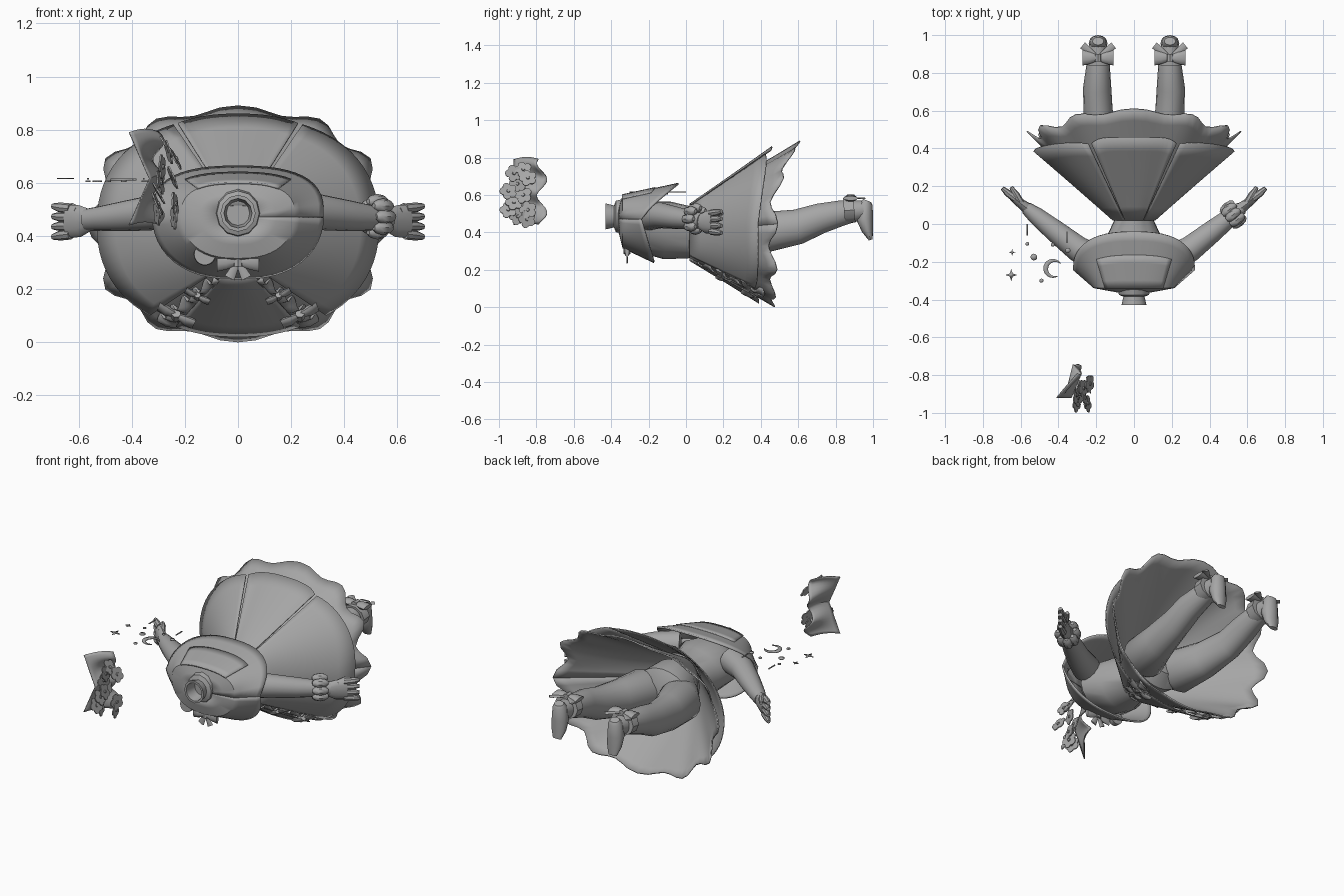
import bpy, bmesh
from math import sin, cos, pi, radians, copysign
from mathutils import Vector as V

cube = bpy.data.objects.get("Cube")
if cube:
    bpy.data.objects.remove(cube)

grey = bpy.data.materials.new("plain_grey")
grey.use_nodes = True
tone = (0.38, 0.38, 0.38, 1)
grey.diffuse_color = tone
grey.node_tree.nodes["Principled BSDF"].inputs["Base Color"].default_value = tone
parts = []


def build(name, verts, faces, thick=0):
    """Make a mesh object, with an optional shell thickness."""
    me = bpy.data.meshes.new(name)
    me.from_pydata([tuple(v) for v in verts], [], faces)
    bm = bmesh.new()
    bm.from_mesh(me)
    bmesh.ops.recalc_face_normals(bm, faces=bm.faces)
    bm.to_mesh(me)
    bm.free()
    me.materials.append(grey)
    ob = bpy.data.objects.new(name, me)
    bpy.context.collection.objects.link(ob)
    if thick:
        mod = ob.modifiers.new("shell", "SOLIDIFY")
        mod.thickness, mod.offset = thick, 0
    parts.append(ob)
    return ob


def sheet(name, fn, nu, nv, thick=0.006):
    """Grid surface from fn(u, v), both running 0..1."""
    verts = [fn(i / nu, j / nv) for i in range(nu + 1) for j in range(nv + 1)]
    w = nv + 1
    faces = [(i * w + j, i * w + j + 1, (i + 1) * w + j + 1, (i + 1) * w + j)
             for i in range(nu) for j in range(nv)]
    return build(name, verts, faces, thick)


def tube(name, pts, radii, ref, n=14):
    """Capped loft along pts; radii are (along ref, across ref)."""
    pts = [V(p) for p in pts]
    verts, last = [], len(pts) - 1
    for i, p in enumerate(pts):
        d = (pts[min(i + 1, last)] - pts[max(i - 1, 0)]).normalized()
        a = V(ref)
        a = (a - d * a.dot(d)).normalized()
        b = d.cross(a)
        r = radii[i] if isinstance(radii[i], tuple) else (radii[i], radii[i])
        verts += [p + a * r[0] * cos(2 * pi * k / n) + b * r[1] * sin(2 * pi * k / n) for k in range(n)]
    faces = [(i * n + k, i * n + (k + 1) % n, (i + 1) * n + (k + 1) % n, (i + 1) * n + k)
             for i in range(last) for k in range(n)]
    faces += [tuple(range(n)), tuple(range(last * n, last * n + n))]
    return build(name, verts, faces)


def plate(name, outline, z, thick=0.005):
    """Thin horizontal plate from an xy outline."""
    return build(name, [(x, y, z) for x, y in outline], [tuple(range(len(outline)))], thick)


def bow(name, at, side, up, size, spread=.4):
    """Two flared loops, a knot and two tails."""
    at, side, up = V(at), V(side).normalized(), V(up).normalized()
    for s, tag in ((1, "left"), (-1, "right")):
        tube(f"{name}_{tag}_loop", [at, at + side * s * size * .55, at + side * s * size],
             [(size * .2, size * .12), (size * .4, size * .25), (size * .5, size * .14)], up, 10)
        tube(f"{name}_{tag}_tail", [at, at - up * size * .8 + side * s * size * spread],
             [(size * .12, size * .06), (size * .25, size * .06)], side, 6)
    tube(name + "_knot", [at - up * size * .25, at + up * size * .25], [size * .24] * 2, side, 8)


def power(x, p):
    return copysign(abs(x) ** p, x)


def mix(a, b, t):
    return a + (b - a) * t


# Torso and hips
X, Z = (1, 0, 0), (0, 0, 1)
tube("torso", [(0, -.31, .47), (0, -.22, .43), (0, -.1, .41), (0, .03, .40), (0, .12, .41), (0, .22, .40), (0, .27, .40)],
     [.1, (.2, .14), (.16, .155), (.1, .138), (.155, .155), (.18, .15), (.1, .08)], X, 24)

# Hollow neck with a flared rim
neck_rings = ((-.33, .09), (-.375, .08), (-.385, .056), (-.43, .066), (-.43, .053), (-.36, .044), (-.36, 0))


def neck(u, v):
    y, r = neck_rings[round(v * 6)]
    return (r * sin(2 * pi * u), y, .485 + 1.05 * r * cos(2 * pi * u))


sheet("hollow_neck", neck, 12, 6, 0)


# Shoulder cape: a yoke round the neck, then a straight fall to the rim
def cape(a, t, lift=0):
    c, s = cos(a), sin(a)
    fall = max(0, (t - .25) / .75)
    r = .23 + .43 * min(t / .25, 1) + .34 * fall + lift
    rim = .095 + .2 * max(0, s) ** .8 + .07 * max(0, -s)
    y = -.36 + .025 * min(t / .25, 1) + rim * fall - lift * .3
    z = .19 * power(s, .65) if s > 0 else .23 * s
    return (.32 * power(c, .8) * r, y, .47 + z * r)


sheet("shoulder_cape", lambda u, v: cape(2 * pi * u, v), 48, 8, .01)
sheet("back_flap", lambda u, v: cape(radians(mix(50, 130, u)), mix(.25, .7, v), .02), 12, 4, .008)
bow("chest_bow", (0, -.315, .305), X, Z, .08)
tube("round_brooch", [(-.125, -.33, .33), (-.125, -.30, .33)], [.04, .042], X, 18)


# Pleated underskirt
def skirt(a, t):
    c, s = cos(a), sin(a)
    wave = .032 * t ** 3 * cos(12 * a) * (.4 + .6 * c * c)
    hem = t * (.445 + .135 * max(0, s) ** 2) + .8 * wave
    return (power(c, .85) * (.1 + .435 * t + wave), .02 + hem,
            .40 + .045 * t + power(s, .9) * (.14 + .29 * t + wave))


sheet("pleated_underskirt", lambda u, v: skirt(2 * pi * u, v), 72, 10, .008)


# Overskirt panels: back, both sides and the front apron
def panel(start, end, drop):
    def fn(u, t):
        a = radians(mix(start, end, u))
        c, s = cos(a), sin(a)
        bulge = 1 + .02 * sin(pi * u) * t
        hang = drop * t * (1 - abs(2 * u - 1) ** 6)
        return (power(c, .85) * (.11 + .41 * t) * bulge,
                .02 + t * (.35 + .06 * max(0, s)) + hang,
                .40 + .04 * t + power(s, .9) * (.15 + .26 * t) * bulge)
    return fn


sheet("back_overskirt_panel", panel(68, 112, .03), 18, 6)
sheet("front_apron_panel", panel(-113, -67, .02), 18, 6)
sheet("left_overskirt_panel", panel(-54, 66, .015), 26, 6)
sheet("right_overskirt_panel", panel(114, 234, .015), 26, 6)

# Lace strips and bows on the front of the skirt
for s, side in ((1, "left"), (-1, "right")):
    def lace(u, v, s=s):
        a = radians(-90 + s * (24 + 10 * v))
        x, y, z = skirt(a, mix(.12, .9, u))
        return (x, y - .01, z - .014 - .018 * sin(u * 10 * pi) * v)
    sheet(side + "_lace_strip", lace, 40, 2, .006)
    for k, (t, size) in enumerate(((.4, .05), (.72, .075))):
        x, y, z = skirt(radians(-90 + s * 30), t)
        bow(f"{side}_skirt_bow_{k + 1}", (x, y - .02, z - .02), (1, 0, s * .5), (0, -1, .5), size)

    # Legs, ankle bows and shoes
    tube(side + "_leg", [(s * x, y, z) for x, y, z in (
        (.085, .12, .41), (.125, .24, .39), (.165, .42, .40), (.19, .6, .43),
        (.195, .72, .475), (.19, .84, .505), (.19, .95, .52))],
        [.07, .125, (.095, .11), (.077, .095), (.075, .082), (.062, .068), (.045, .05)], X, 18)
    tube(side + "_shoe", [(s * .19, y, z) for y, z in (
        (.968, .57), (.96, .55), (.955, .47), (.97, .41), (.988, .36))],
        [(.03, .022), (.042, .038), (.05, .045), (.046, .03), (.028, .011)], X, 12)
    tube(side + "_ankle_cuff", [(s * .19, .845, .515), (s * .19, .9, .52)], [(.08, .07)] * 2, X, 10)
    bow(side + "_ankle_bow", (s * .19, .88, .582), X, (0, -1, 0), .082, 1)

    # Arms and hands
    tube(side + "_arm", [(s * x, y, z) for x, y, z in (
        (.18, -.2, .49), (.3, -.13, .49), (.42, -.035, .475), (.52, .045, .465), (.57, .085, .46))],
        [.08, .068, .058, .046, (.042, .034)], Z, 16)
    tube(side + "_palm", [(s * .555, .075, .46), (s * .595, .105, .455), (s * .645, .145, .455)],
         [(.04, .032), (.06, .026), (.062, .02)], Z, 12)
    for k in range(4):
        z = .502 - .032 * k
        tip = .455 + (z - .455) * 1.2
        tube(f"{side}_finger_{k + 1}", [(s * .63, .135, z), (s * .67, .165, mix(z, tip, .5)), (s * .697, .19, tip)],
             [.02, .019, .011], Z, 8)
    tube(side + "_thumb", [(s * .6, .11, .49), (s * .625, .155, .505), (s * .65, .195, .5)],
         [.022, .019, .01], Z, 8)

# Beaded bracelet on the left wrist
along = V((.78, .62, 0)).normalized()
across = along.cross(V(Z))
for k in range(8):
    a = 2 * pi * k / 8
    c = V((.525, .05, .472)) + across * .048 * cos(a) + V(Z) * .058 * sin(a)
    tube(f"bracelet_bead_{k + 1}", [c + along * q for q in (-.045, -.03, 0, .03, .045)],
         [.01, .022, .028, .022, .01], Z, 8)


# Bouquet: ruffled wrapping and five-petal flowers
def wrapping(u, v):
    x = -.3 - .11 * (1 - u) * (.3 + .7 * abs(2 * v - 1)) + .022 * sin(5 * pi * v) * u
    return (x, mix(-.92, -.77, u) - .028 * cos(4 * pi * v + .8) * u, .44 + .35 * v + .012 * sin(3 * u))


sheet("bouquet_wrapping", wrapping, 8, 24, .005)
blooms = ((-.87, .735), (-.92, .715), (-.90, .66), (-.95, .62), (-.92, .56), (-.845, .52),
          (-.90, .485), (-.845, .69), (-.95, .52), (-.85, .47), (-.87, .6))
for k, (y, z) in enumerate(blooms):
    n = V((1, .25 * sin(2.3 * k), .3 + .3 * cos(1.7 * k))).normalized()
    c = V((-.27 + .035 * sin(2.9 * k), y, z))
    a = n.cross(V(Z)).normalized()
    b = n.cross(a)
    for p in range(5):
        q = c + (a * cos(2 * pi * p / 5) + b * sin(2 * pi * p / 5)) * .027
        tube(f"flower_{k + 1}_petal_{p + 1}", [q - n * .003, q + n * .003], [.021] * 2, a, 10)
    tube(f"flower_{k + 1}_heart", [c - n * .004, c + n * .009], [.012, .008], a, 8)


# Floating charms: stars, dots, a crescent and hanging strands
def ring(x, y, radii, n):
    return [(x + radii[i % len(radii)] * sin(2 * pi * i / n), y + radii[i % len(radii)] * cos(2 * pi * i / n))
            for i in range(n)]


plate("large_star", ring(-.65, -.27, (.032, .011), 8), .616)
plate("small_star", ring(-.645, -.15, (.018, .006), 8), .616)
for k, (x, y, r) in enumerate(((-.53, -.175, .018), (-.565, -.105, .01), (-.49, -.3, .011),
                               (-.43, -.11, .01), (-.35, -.14, .014))):
    plate(f"dot_{k + 1}", ring(x, y, (r,), 12), .605)
for k, (x, y) in enumerate(((-.565, -.03), (-.355, -.07))):
    plate(f"strand_{k + 1}", [(x - .003, y - .03), (x + .003, y - .03), (x + .003, y + .03), (x - .003, y + .03)], .615)


def crescent(u, v):
    a = radians(mix(20, 310, u))
    r = .05 - v * .026 * sin(pi * u)
    return (-.43 + r * cos(a), -.235 + r * sin(a), .612)


sheet("crescent_moon", crescent, 24, 1, .006)

# Smooth shading with sharp edges kept
bpy.ops.object.select_all(action="DESELECT")
for ob in parts:
    ob.select_set(True)
bpy.context.view_layer.objects.active = parts[0]
bpy.ops.object.shade_smooth_by_angle(angle=radians(40))
